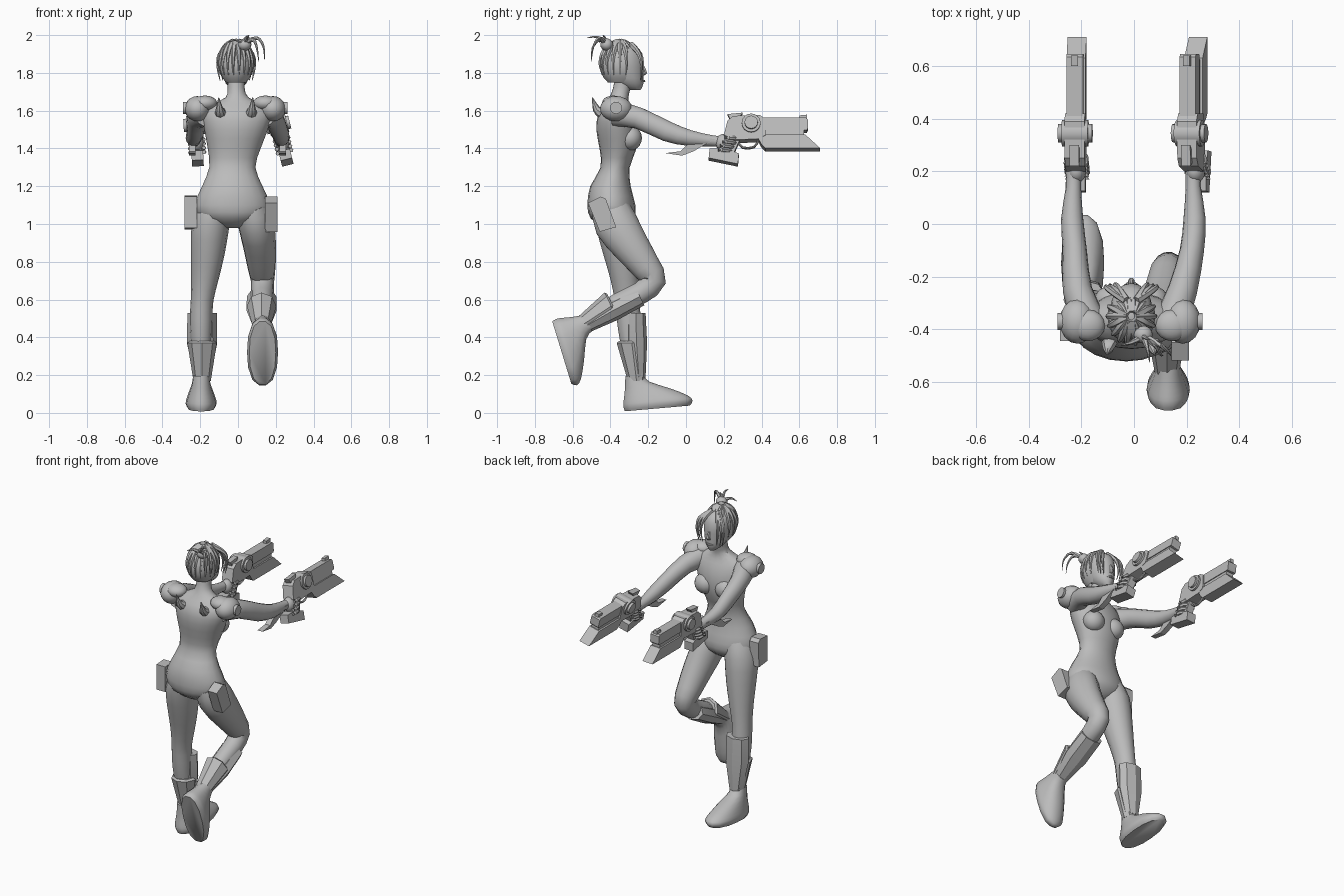
import bpy
import bmesh
from math import sin, cos, pi, radians
from mathutils import Matrix, Vector

cube = bpy.data.objects.get("Cube")
if cube:
    bpy.data.objects.remove(cube, do_unlink=True)

grey = bpy.data.materials.new("plain grey")
grey.use_nodes = True
grey.diffuse_color = (0.5, 0.5, 0.5, 1)
grey.node_tree.nodes["Principled BSDF"].inputs["Base Color"].default_value = grey.diffuse_color
IDENTITY = Matrix.Identity(4)


def place(position, turn_x=0.0):
    return Matrix.Translation(position) @ Matrix.Rotation(radians(turn_x), 4, 'X')


def finish(name, bm, matrix=IDENTITY, sharp=40):
    """Turn a bmesh into a shaded object."""
    bm.transform(matrix)
    bmesh.ops.recalc_face_normals(bm, faces=bm.faces)
    mesh = bpy.data.meshes.new(name)
    bm.to_mesh(mesh)
    bm.free()
    mesh.materials.append(grey)
    for face in mesh.polygons:
        face.use_smooth = True
    mesh.set_sharp_from_angle(angle=radians(sharp))
    obj = bpy.data.objects.new(name, mesh)
    bpy.context.collection.objects.link(obj)
    return obj


def refine(rows, steps):
    """Catmull-Rom interpolation of every column."""
    rows = [Vector(r) for r in rows]
    result = []
    for i in range(len(rows) - 1):
        p, q, r, s = rows[max(i - 1, 0)], rows[i], rows[i + 1], rows[min(i + 2, len(rows) - 1)]
        for k in range(steps):
            t = k / steps
            result.append(q + (r - p) * (t / 2) + (p * 2 - q * 5 + r * 4 - s) * (t * t / 2)
                          + (q * 3 - p - r * 3 + s) * (t ** 3 / 2))
    return result + [rows[-1]]


def tube(name, rows, sides=14, steps=2, upright=False, power=2.0, matrix=IDENTITY, sharp=40):
    """Loft ellipses; each row is x, y, z, half width, half depth."""
    rows = refine(rows, steps)
    centres = [Vector(r[:3]) for r in rows]
    span = centres[-1] - centres[0]
    ref = Vector((0, 1, 0)) if abs(span.x) > 0.8 * span.length else Vector((1, 0, 0))
    bm = bmesh.new()
    rings = []
    for i, (row, c) in enumerate(zip(rows, centres)):
        tangent = centres[min(i + 1, len(rows) - 1)] - centres[max(i - 1, 0)]
        tangent = Vector((0, 0, 1)) if upright else tangent.normalized()
        side = (ref - tangent * ref.dot(tangent)).normalized()
        depth = tangent.cross(side)
        ring = []
        for k in range(sides):
            u, v = cos(2 * pi * k / sides), sin(2 * pi * k / sides)
            scale = (abs(u) ** power + abs(v) ** power) ** (-1 / power)
            ring.append(bm.verts.new(c + side * (u * scale * row[3]) + depth * (v * scale * row[4])))
        rings.append(ring)
    for low, high in zip(rings, rings[1:]):
        for k in range(sides):
            n = (k + 1) % sides
            bm.faces.new((low[k], low[n], high[n], high[k]))
    bm.faces.new(rings[0])
    bm.faces.new(rings[-1])
    return finish(name, bm, matrix, sharp)


def strand(name, points, radius):
    """Tapered lock of hair."""
    last = len(points) - 1
    rows = [(*p, radius * (1 - 0.9 * i / last), radius * (1 - 0.9 * i / last)) for i, p in enumerate(points)]
    return tube(name, rows, sides=6, steps=3)


def slab(name, outline, half, matrix=IDENTITY):
    """Extrude a y-z outline across x."""
    bm = bmesh.new()
    ends = [[bm.verts.new((x, y, z)) for y, z in outline] for x in (-half, half)]
    bm.faces.new(ends[0])
    bm.faces.new(ends[1])
    for k in range(len(outline)):
        n = (k + 1) % len(outline)
        bm.faces.new((ends[0][k], ends[0][n], ends[1][n], ends[1][k]))
    return finish(name, bm, matrix, 20)


def ball(name, centre, radii, matrix=IDENTITY, keep=None):
    bm = bmesh.new()
    bmesh.ops.create_uvsphere(bm, u_segments=16, v_segments=10, radius=1)
    bm.transform(Matrix.Translation(centre) @ Matrix.Diagonal((*radii, 1)))
    if keep:
        gone = [f for f in bm.faces if not keep(f.calc_center_median())]
        bmesh.ops.delete(bm, geom=gone, context='FACES')
    return finish(name, bm, matrix)


def drum(name, centre, radius, half, matrix=IDENTITY):
    bm = bmesh.new()
    bmesh.ops.create_cone(bm, cap_ends=True, segments=16, radius1=radius, radius2=radius, depth=2 * half)
    bm.transform(Matrix.Translation(centre) @ Matrix.Rotation(pi / 2, 4, 'Y'))
    return finish(name, bm, matrix)


# Torso and neck
tube("torso", [
    (-.03, -.385, .98, .05, .05), (-.03, -.39, 1.03, .17, .115), (-.03, -.395, 1.1, .2, .127),
    (-.03, -.4, 1.2, .16, .107), (-.03, -.375, 1.3, .122, .077), (-.02, -.36, 1.4, .14, .098),
    (-.01, -.365, 1.5, .168, .11), (-.005, -.37, 1.58, .18, .095), (-.005, -.365, 1.63, .14, .066),
    (-.005, -.355, 1.67, .06, .05), (-.01, -.34, 1.72, .045, .046), (-.01, -.33, 1.78, .045, .046)],
    sides=20, upright=True)
for x in (-.085, .065):
    ball("chest", (x, -.295, 1.455), (.068, .062, .065))
    # Back spikes
    tube("back_spike", [(x * 1.1, -.45, 1.59, .03, .03), (x * 1.15, -.475, 1.61, .02, .02),
                        (x * 1.2, -.495, 1.67, .002, .002)], sides=8)

# Head and face
tube("head", [
    (-.01, -.27, 1.71, .02, .03), (-.01, -.295, 1.745, .055, .07), (-.01, -.315, 1.8, .073, .09),
    (-.01, -.325, 1.86, .08, .1), (-.01, -.335, 1.92, .07, .09), (-.01, -.34, 1.955, .03, .045)],
    sides=16, upright=True)
tube("nose", [(-.01, -.23, 1.845, .006, .006), (-.01, -.217, 1.8, .013, .013), (-.01, -.23, 1.785, .008, .006)],
     sides=6, upright=True)
tube("lips", [(-.035, -.232, 1.755, .003, .003), (-.01, -.222, 1.757, .007, .007),
              (.015, -.232, 1.755, .003, .003)], sides=6)

# Hair cap, combed locks, fringe and tied tail
skull, size = Vector((-.01, -.35, 1.845)), Vector((.092, .108, .118))
ball("hair_cap", skull, size, keep=lambda c: c.z > 1.9 or (c.y < -.32 and c.z > 1.75))
for i in range(18):
    around = 2 * pi * i / 18
    reach = 60 if sin(around) > .6 else 118
    path = []
    for k in range(5):
        polar = radians(8 + (reach - 8) * k / 4)
        path.append(skull + Vector((size.x * sin(polar) * cos(around), size.y * sin(polar) * sin(around),
                                    size.z * cos(polar))))
    strand("hair_lock", path, .021)
for side in (-1, 1):
    for spread in (.05, .07, .085):
        strand("fringe", [(-.01 + side * .02, -.29, 1.95), (-.01 + side * spread, -.232 - spread / 5, 1.9),
                          (-.01 + side * (spread + .012), -.215 - spread / 4, 1.83),
                          (-.01 + side * spread, -.22 - spread / 4, 1.76)], .017)
ball("hair_bun", (.035, -.42, 1.95), (.036, .034, .032))
tie = (.035, -.425, 1.955)
for tail in (((.05, -.47, 1.99), (.06, -.525, 1.985)),
             ((.1, -.46, 1.985), (.135, -.49, 1.94), (.14, -.5, 1.87)),
             ((.08, -.46, 1.975), (.1, -.495, 1.93), (.11, -.5, 1.86)),
             ((-.01, -.45, 1.975), (-.05, -.46, 1.96)),
             ((.04, -.43, 1.985), (.06, -.44, 2.0))):
    strand("hair_tail", [tie, *tail], .014)

# Legs
tube("standing_leg", [
    (-.12, -.385, 1.09, .085, .1), (-.145, -.37, 1.0, .1, .11), (-.16, -.345, .85, .09, .095),
    (-.175, -.325, .72, .074, .078), (-.19, -.312, .6, .06, .067), (-.195, -.303, .5, .06, .065),
    (-.195, -.29, .38, .055, .06), (-.19, -.26, .16, .04, .04)])
tube("raised_leg", [
    (.07, -.4, 1.09, .085, .1), (.095, -.37, 1.0, .095, .118), (.115, -.29, .88, .087, .1),
    (.125, -.21, .77, .074, .08), (.13, -.172, .7, .062, .068), (.13, -.24, .635, .06, .06),
    (.128, -.36, .58, .055, .055), (.125, -.57, .455, .04, .04)])

# Boots: shoe from the heel, shaft and shin guard from the ankle
for heel, pitch, ankle, lean in (((-.195, -.33, .003), 5, (-.19, -.262, .17), 0),
                                 ((.13, -.715, .49), -73, (.125, -.565, .455), -64)):
    tube("shoe", [(0, .18, .005, .07, .175), (0, .185, .03, .082, .186), (0, .175, .06, .077, .172),
                  (0, .135, .105, .062, .122), (0, .085, .15, .048, .065), (0, .072, .19, .043, .047)],
         upright=True, power=2.4, matrix=place(heel, pitch), sharp=50)
    leg = place(ankle, lean)
    tube("boot_shaft", [(0, 0, 0, .046, .046), (0, -.025, .2, .078, .08), (0, -.025, .21, .066, .068)],
         sides=8, steps=1, upright=True, matrix=leg, sharp=20)
    tube("shin_guard", [(0, .012, .02, .044, .036), (0, 0, .2, .08, .056), (0, -.004, .36, .078, .052)],
         sides=8, steps=1, upright=True, matrix=leg, sharp=20)

# Thigh pouches
pouch = [(-.045, -.08), (.045, -.09), (.05, .07), (.03, .09), (-.045, .085)]
slab("thigh_pouch", pouch, .032, place((-.25, -.4, 1.06)))
slab("thigh_pouch", pouch, .033, place((.175, -.445, 1.05), 22))

# Arms, pads, hands and pistols
for side, shoulder, upper, elbow, hand, roll in ((-1, -.17, -.215, -.225, -.23, -3), (1, .14, .185, .22, .225, -14)):
    tube("arm", [
        (shoulder, -.37, 1.585, .065, .07), (upper, -.25, 1.56, .056, .058), (elbow, -.1, 1.49, .046, .055),
        (elbow + side * .01, .02, 1.455, .042, .043), (hand, .14, 1.44, .029, .03), (hand, .2, 1.435, .03, .03)])
    ball("shoulder_pad", (shoulder + side * .045, -.37, 1.61), (.068, .085, .067))
    drum("pad_boss", (shoulder + side * .105, -.37, 1.615), .032, .016)
    ball("collar_plate", (shoulder + side * .005, -.385, 1.64), (.065, .06, .04))
    slab("forearm_fin", [(.16, 1.45), (.08, 1.455), (.0, 1.415), (-.03, 1.385), (-.11, 1.375), (-.02, 1.362),
                         (.04, 1.385), (.09, 1.415)], .018, Matrix.Translation((hand + side * .012, 0, 0)))

    pivot = Matrix.Translation((0, 0, -1.5))
    gun = Matrix.Translation((hand - side * .008, 0, 1.5)) @ Matrix.Rotation(radians(roll), 4, 'Y') @ pivot
    slab("pistol_barrel", [(.38, 1.49), (.64, 1.49), (.645, 1.5), (.645, 1.548), (.635, 1.557), (.38, 1.557)], .031, gun)
    slab("pistol_underbarrel", [(.37, 1.45), (.625, 1.46), (.625, 1.495), (.37, 1.5)], .026, gun)
    slab("pistol_receiver", [(.2, 1.46), (.22, 1.54), (.25, 1.565), (.39, 1.57), (.42, 1.55), (.42, 1.46),
                             (.38, 1.44), (.27, 1.435)], .038, gun)
    slab("pistol_blade", [(.37, 1.465), (.63, 1.465), (.71, 1.39), (.42, 1.39), (.4, 1.41)], .036, gun)
    slab("pistol_sight", [(.6, 1.555), (.64, 1.555), (.64, 1.578), (.6, 1.574)], .013, gun)
    slab("pistol_hammer", [(.235, 1.55), (.22, 1.58), (.3, 1.588), (.28, 1.56)], .018, gun)
    slab("pistol_grip", [(.21, 1.47), (.29, 1.45), (.25, 1.36), (.17, 1.36)], .024, gun)
    slab("pistol_pommel", [(.125, 1.388), (.2, 1.392), (.28, 1.362), (.275, 1.305), (.12, 1.338)], .031, gun)
    drum("pistol_drum", (0, .345, 1.525), .05, .05, gun)
    drum("pistol_drum_cap", (0, .345, 1.525), .035, .065, gun)
    tube("trigger_guard", [(0, .27, 1.44, .008, .006), (0, .3, 1.402, .008, .006), (0, .36, 1.405, .008, .006),
                           (0, .385, 1.445, .008, .006)], sides=6, matrix=gun)
    ball("palm", (0, .2, 1.43), (.036, .045, .045), gun)
    for i in range(4):
        y, z = .255 - i * .012, 1.445 - i * .022
        tube("finger", [(-.036, y - .05, z, .011, .011), (-.034, y, z, .012, .012), (0, y + .02, z, .012, .012),
                        (.034, y, z, .012, .012), (.036, y - .05, z, .011, .011)], sides=6, matrix=gun)
